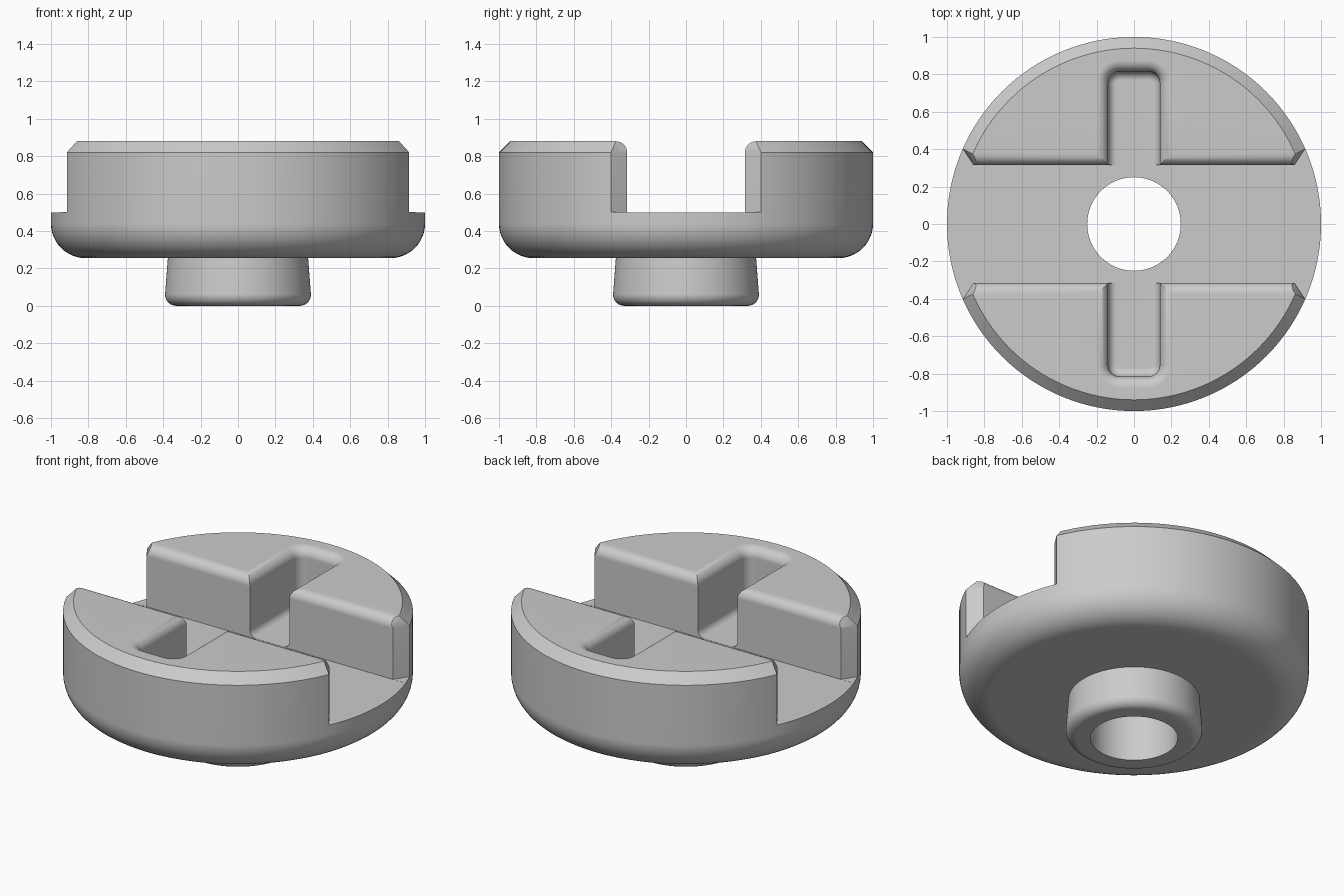
import bpy, bmesh
from math import cos, sin, pi

if "Cube" in bpy.data.objects:
    bpy.data.objects.remove(bpy.data.objects["Cube"])

TOP, FLOOR, UNDER = 0.88, 0.50, 0.255
SLOT, ROUND = 0.315, 0.06

grey = bpy.data.materials.new("plain grey")
grey.use_nodes = True
grey.diffuse_color = (0.6, 0.6, 0.6, 1)
grey.node_tree.nodes["Principled BSDF"].inputs["Base Color"].default_value = (0.6, 0.6, 0.6, 1)


def arc(cx, cy, r, start, end, steps=8):
    angles = [start + (end - start) * i / steps for i in range(steps + 1)]
    return [(cx + r * cos(a), cy + r * sin(a)) for a in angles]


def skin(name, loops, closed=False):
    """Bridge equal loops of points into a solid, capped unless closed on itself."""
    bm = bmesh.new()
    rings = [[bm.verts.new(p) for p in loop] for loop in loops]
    pairs = list(zip(rings, rings[1:]))
    if closed:
        pairs.append((rings[-1], rings[0]))
    else:
        bm.faces.new(rings[0])
        bm.faces.new(rings[-1])
    for low, high in pairs:
        for i in range(len(low)):
            j = (i + 1) % len(low)
            bm.faces.new((low[i], low[j], high[j], high[i]))
    bmesh.ops.recalc_face_normals(bm, faces=bm.faces)
    mesh = bpy.data.meshes.new(name)
    bm.to_mesh(mesh)
    bm.free()
    mesh.materials.append(grey)
    obj = bpy.data.objects.new(name, mesh)
    bpy.context.collection.objects.link(obj)
    return obj


def rounded_rectangle(half_x, half_y, r, z):
    loop = []
    for k, (sx, sy) in enumerate([(1, 1), (-1, 1), (-1, -1), (1, -1)]):
        loop += arc(sx * (half_x - r), sy * (half_y - r), r, k * pi / 2, (k + 1) * pi / 2)
    return [(x, y, z) for x, y in loop]


# Turned body: bored stem, rounded underside, chamfered rim
profile = [(0.25, 0)] + arc(0.33, 0.06, 0.06, -pi / 2, 0) + [(0.375, UNDER)]
profile += arc(0.815, UNDER + 0.185, 0.185, -pi / 2, 0, 12)
profile += [(1, TOP - 0.06), (0.94, TOP), (0.25, TOP)]
SIDES = 128
body = skin("slotted_disc", [[(r * cos(2 * pi * s / SIDES), r * sin(2 * pi * s / SIDES), z)
                              for r, z in profile] for s in range(SIDES)], closed=True)

# Cross slot with rounded upper edges
side = [(SLOT, FLOOR)] + arc(SLOT + ROUND, TOP - ROUND, ROUND, pi, pi / 2) + [(SLOT + ROUND, 1)]
section = side + [(-y, z) for y, z in reversed(side)]
cutters = [skin("slot_cutter", [[(x, y, z) for y, z in section] for x in (-1.2, 1.2)])]

# Lengthwise channel with rounded floor, corners and rim
fillet = 0.045
levels = [(x, z) for x, z in arc(-fillet, FLOOR + 0.001 + fillet, fillet, -pi / 2, 0, 6)]
levels += arc(ROUND, TOP - ROUND, ROUND, pi, pi / 2) + [(ROUND, 1)]
cutters.append(skin("channel_cutter", [
    rounded_rectangle(0.138 + o, 0.815 + o, 0.06 + o, z) for o, z in levels]))

# Bevelled corners at the four slot ends
plan = [(0.778, 0.19), (0.997, 0.527), (1.2, 0.2)]
lean = [(0, FLOOR + 0.0005), (0, TOP - 0.06), (0.06, TOP + 0.06)]
for sx in (1, -1):
    for sy in (1, -1):
        cutters.append(skin("corner_cutter", [
            [(sx * (x - 0.84 * o), sy * (y + 0.543 * o), z) for x, y in plan] for o, z in lean]))

# Cut the body and keep the finished mesh
for cutter in cutters:
    cutter.hide_render = True
    cut = body.modifiers.new(cutter.name, 'BOOLEAN')
    cut.operation, cut.solver, cut.object = 'DIFFERENCE', 'EXACT', cutter
graph = bpy.context.evaluated_depsgraph_get()
finished = bpy.data.meshes.new_from_object(body.evaluated_get(graph))
body.modifiers.clear()
body.data = finished
for cutter in cutters:
    bpy.data.objects.remove(cutter)

# Smooth rounds, crisp edges
bpy.ops.object.select_all(action='DESELECT')
body.select_set(True)
bpy.context.view_layer.objects.active = body
bpy.ops.object.shade_smooth_by_angle(angle=pi / 6)
weighted = body.modifiers.new("even_shading", 'WEIGHTED_NORMAL')
weighted.keep_sharp = True
